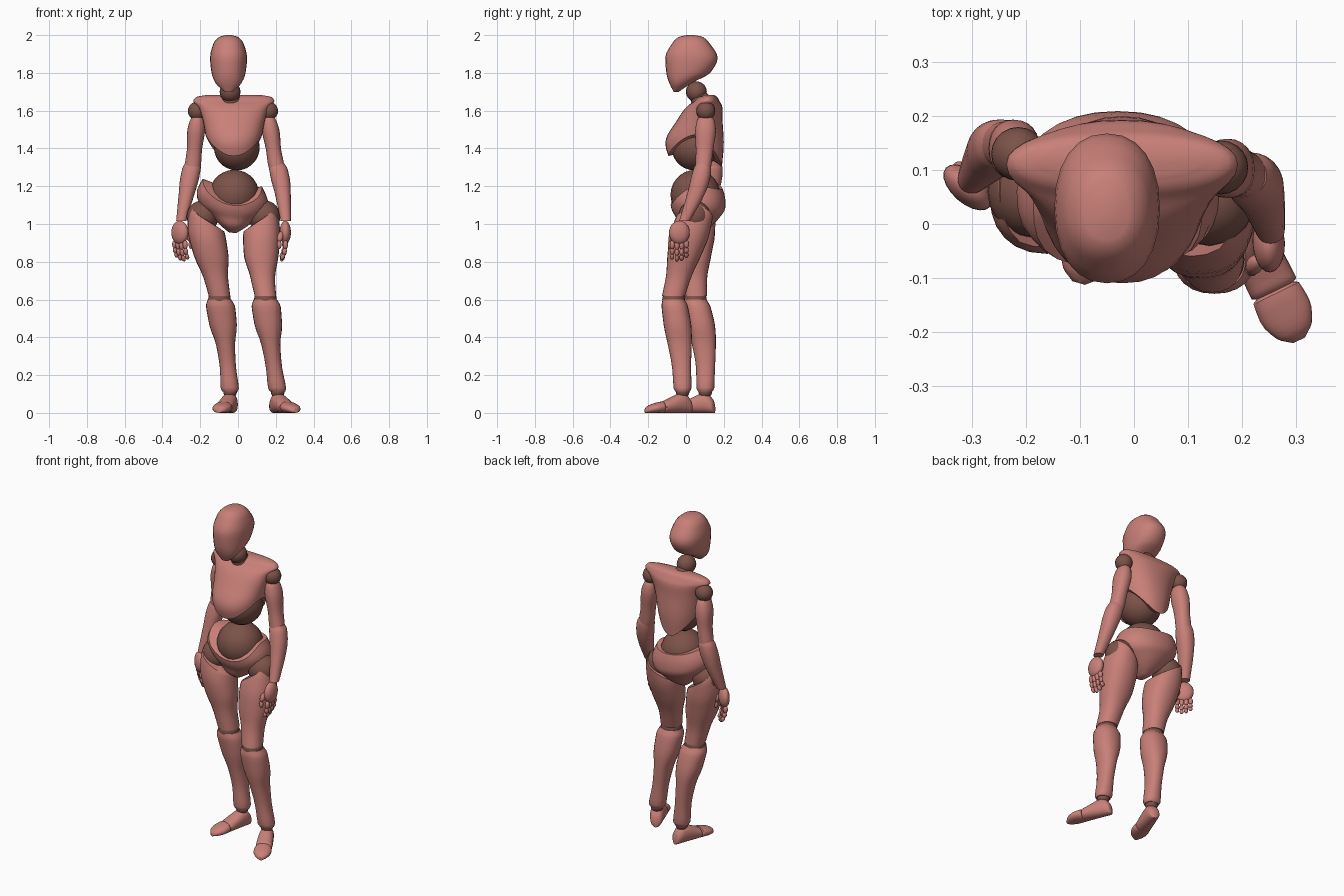
import bpy, bmesh
from math import sin, cos, pi, radians, atan2
from mathutils import Vector, Matrix

if "Cube" in bpy.data.objects:
    bpy.data.objects.remove(bpy.data.objects["Cube"])


def material(name, rgb):
    m = bpy.data.materials.new(name)
    m.use_nodes = True
    m.diffuse_color = (*rgb, 1)
    m.node_tree.nodes["Principled BSDF"].inputs["Base Color"].default_value = (*rgb, 1)
    return m


PINK = material("rose shell", (.58, .215, .187))
BROWN = material("brown joint", (.2, .085, .066))


def finish(name, bm, mat, matrix):
    bmesh.ops.recalc_face_normals(bm, faces=bm.faces)
    me = bpy.data.meshes.new(name)
    bm.to_mesh(me)
    bm.free()
    me.materials.append(mat)
    for p in me.polygons:
        p.use_smooth = True
    me.set_sharp_from_angle(angle=radians(45))
    ob = bpy.data.objects.new(name, me)
    ob.matrix_world = matrix
    bpy.context.collection.objects.link(ob)


def ball(name, centre, size, mat=BROWN, rot=Matrix()):
    bm = bmesh.new()
    bmesh.ops.create_uvsphere(bm, u_segments=20, v_segments=14, radius=1)
    bmesh.ops.scale(bm, vec=size, verts=bm.verts)
    finish(name, bm, mat, Matrix.Translation(centre) @ rot)


def joint(name, centre, r):
    ball(name, centre, (r, r, r))


def bone(name, a, b, r):
    """Rounded segment between two points."""
    d = b - a
    rot = d.to_track_quat("Z", "Y").to_matrix().to_4x4()
    ball(name, (a + b) / 2, (r, r, d.length * .6), PINK, rot)


def sampler(st):
    """Monotone cubic interpolation of the stations along z."""
    slopes = [[(v - u) / (b[0] - a[0]) for u, v in zip(a[1:], b[1:])] for a, b in zip(st, st[1:])]
    tan = [slopes[0]]
    for p, q in zip(slopes, slopes[1:]):
        tan.append([2 * u * v / (u + v) if u * v > 0 else 0 for u, v in zip(p, q)])
    tan.append(slopes[-1])

    def at(z):
        z = min(max(z, st[0][0]), st[-1][0])
        i = max(j for j in range(len(st) - 1) if st[j][0] <= z)
        h = st[i + 1][0] - st[i][0]
        t = (z - st[i][0]) / h
        e = t * t * (3 - 2 * t)
        return [u * (1 - e) + v * e + h * t * (1 - t) * ((1 - t) * m - t * n)
                for u, v, m, n in zip(st[i][1:], st[i + 1][1:], tan[i], tan[i + 1])]
    return at


def signed_power(v, p):
    return abs(v) ** p * (1 if v > 0 else -1)


def loft(name, stations, top=None, bottom=None, n=24, tilt=0, matrix=Matrix()):
    """Stations are (z, x, y, rx, ry); top and bottom bend the end edges by angle."""
    st = sorted(stations)
    at = sampler(st)
    lo, hi = st[0][0], st[-1][0]
    levels = [a[0] + (b[0] - a[0]) * k / 3 for a, b in zip(st, st[1:]) for k in range(3)] + [hi]
    bm = bmesh.new()
    rings = []
    for z in levels:
        ring = []
        for i in range(n):
            a = 2 * pi * i / n
            zb = bottom(a) if bottom else lo
            zt = top(a) if top else hi
            h = zb + (z - lo) / (hi - lo) * (zt - zb)
            x, y, rx, ry = at(h)
            x += rx * signed_power(cos(a), .9)
            y += ry * signed_power(sin(a), .9)
            ring.append(bm.verts.new((x, y, h - tilt * x)))
        rings.append(ring)
    for a, b in zip(rings, rings[1:]):
        for i in range(n):
            bm.faces.new((a[i - 1], a[i], b[i], b[i - 1]))
    for ring in (rings[0], rings[-1]):
        mid = bm.verts.new(sum((v.co for v in ring), Vector()) / n)
        for i in range(n):
            bm.faces.new((ring[i - 1], ring[i], mid))
    finish(name, bm, PINK, matrix)


def body(name, x, rows, **options):
    """Trunk part with a fixed x; rows are (z, y, rx, ry)."""
    loft(name, [(z, x, y, rx, ry) for z, y, rx, ry in rows], **options)


def limb(name, path, profile, **options):
    """Limb bent through three points; profile rows are (fraction, rx, ry)."""
    a, m, b = path
    stations = []
    for t, rx, ry in profile:
        p = a * (1 - t) * (1 - 2 * t) + m * 4 * t * (1 - t) + b * t * (2 * t - 1)
        stations.append((p.z, p.x, p.y, rx, ry))
    loft(name, stations, **options)


# Head and neck
body("head", -.05, [(2, .025, .015, .02), (1.99, .025, .05, .065), (1.955, .026, .08, .1),
                    (1.88, .029, .098, .139), (1.8, .012, .09, .116), (1.745, -.03, .068, .058),
                    (1.7, -.052, .022, .014)])
joint("neck", (-.042, .055, 1.7), .055)
joint("neck_base", (-.038, .08, 1.65), .053)

# Chest shell over the rib ball, its lower edge dipping at front and back
body("chest", -.022, [(1.682, .12, .15, .03), (1.672, .115, .2, .05), (1.65, .11, .215, .068),
                      (1.62, .097, .188, .095), (1.55, .073, .165, .12), (1.43, .045, .142, .155),
                      (1.3, .06, .1, .13)],
     bottom=lambda a: 1.475 - (.115 if sin(a) < 0 else .17) * abs(sin(a)) ** 1.5, n=32)
joint("rib_ball", (-.006, .045, 1.405), .121)
joint("belly_ball", (-.02, .05, 1.155), .132)

# Pelvis shell with a V-shaped front edge, leaning to one side
body("pelvis", -.03, [(1.24, .055, .145, .115), (1.13, .06, .19, .148), (1.08, .065, .172, .143),
                      (1.03, .062, .118, .115), (.985, .05, .068, .082), (.95, .045, .02, .03)],
     top=lambda a: 1.215 - (.12 if sin(a) < 0 else .03) * sin(a) ** 2, n=32, tilt=.13)

# Limb outlines shared by both sides
THIGH = [(0, .05, .06), (.12, .077, .097), (.33, .098, .104), (.55, .092, .09), (.8, .065, .067), (1, .057, .061)]
SHIN = [(0, .062, .058), (.08, .077, .07), (.28, .073, .073), (.5, .05, .063), (.75, .043, .05),
        (.96, .048, .047), (1, .04, .038)]
UPPER_ARM = [(0, .025, .03), (.1, .039, .048), (.27, .047, .055), (.6, .04, .046), (.87, .043, .043), (1, .039, .042)]
FOREARM = [(0, .039, .035), (.1, .049, .047), (.27, .05, .051), (.5, .043, .048), (1, .027, .028)]
# Feet rest on the ground: rows are (distance forward, half width, half height)
FOOT = [(-.052, .012, .02), (-.042, .03, .035), (0, .04, .053), (.09, .046, .036), (.113, .046, .031), (.12, .03, .025)]
TOES = [(.115, .032, .024), (.123, .047, .03), (.16, .05, .026), (.2, .036, .019), (.22, .012, .01)]


def leg(side, out, yaw, hip, mid_thigh, knee, mid_shin, ankle):
    drop = Vector((0, 0, -.02))
    joint(side + "_hip_joint", hip.lerp(mid_thigh, .25), .085)
    joint(side + "_knee_joint", knee + drop, .06)
    joint(side + "_ankle_joint", ankle, .036)
    limb(side + "_thigh", (hip, mid_thigh, knee), THIGH, top=lambda a: 1.03 + out * .07 * cos(a))
    limb(side + "_shin", (knee + drop, mid_shin, ankle), SHIN)
    place = (Matrix.Translation((ankle.x, ankle.y, 0)) @ Matrix.Rotation(radians(yaw), 4, "Z")
             @ Matrix.Rotation(pi / 2, 4, "X"))
    for part, rows in (("foot", FOOT), ("toes", TOES)):
        loft(f"{side}_{part}", [(d, 0, h, w, h) for d, w, h in rows], matrix=place)


def arm(side, out, heading, shoulder, mid_arm, elbow, fore_top, mid_fore, wrist, palm):
    joint(side + "_shoulder_joint", shoulder + Vector((0, 0, .023)), .05)
    joint(side + "_elbow_joint", elbow, .04)
    limb(side + "_upper_arm", (shoulder, mid_arm, elbow), UPPER_ARM)
    limb(side + "_forearm", (fore_top, mid_fore, wrist), FOREARM)
    # Hand: palm, four three-piece fingers curling inward, and a thumb
    across = Vector((cos(heading), sin(heading), 0))
    inward = Vector((across.y, -across.x, 0)) * out
    down = Vector((0, 0, -1))
    ball(side + "_palm", palm, (.055, .03, .062), PINK, Matrix.Rotation(heading, 4, "Z"))
    for i, length in enumerate((.085, .1, .105, .095)):
        base = palm + across * (i - 1.5) * .025 + down * .045
        knots = [base + down * length * t + inward * .022 * t ** 3 for t in (0, .42, .74, 1)]
        for j in range(3):
            bone(f"{side}_finger_{i + 1}_{j + 1}", knots[j], knots[j + 1], .0135 - .0012 * j)
    root = palm + across * .03 + inward * .022
    tip = root + down * .045 + across * .018 + inward * .012
    bone(side + "_thumb_base", root, tip, .016)
    bone(side + "_thumb_tip", tip, tip + down * .038, .012)


def points(*coords):
    return [Vector(c) for c in coords]


# Standing pose, one leg and one arm per side
leg("right", -1, -16, *points((-.2, .065, 1.1), (-.148, .045, .86), (-.098, .05, .62),
                              (-.066, .095, .36), (-.042, .102, .112)))
leg("left", 1, 26, *points((.145, .06, 1.1), (.123, -.002, .86), (.145, -.066, .62),
                           (.174, -.033, .36), (.21, -.018, .112)))
arm("right", -1, atan2(-.66, .75), *points((-.215, .13, 1.575), (-.228, .143, 1.42), (-.243, .147, 1.28),
                                           (-.24, .15, 1.325), (-.27, .127, 1.17), (-.3, .085, 1.017),
                                           (-.308, .068, .955)))
arm("left", 1, atan2(-1, .05), *points((.162, .105, 1.575), (.184, .1, 1.42), (.208, .088, 1.28),
                                       (.207, .09, 1.32), (.236, .057, 1.17), (.253, -.008, 1.017),
                                       (.25, -.035, .955)))
